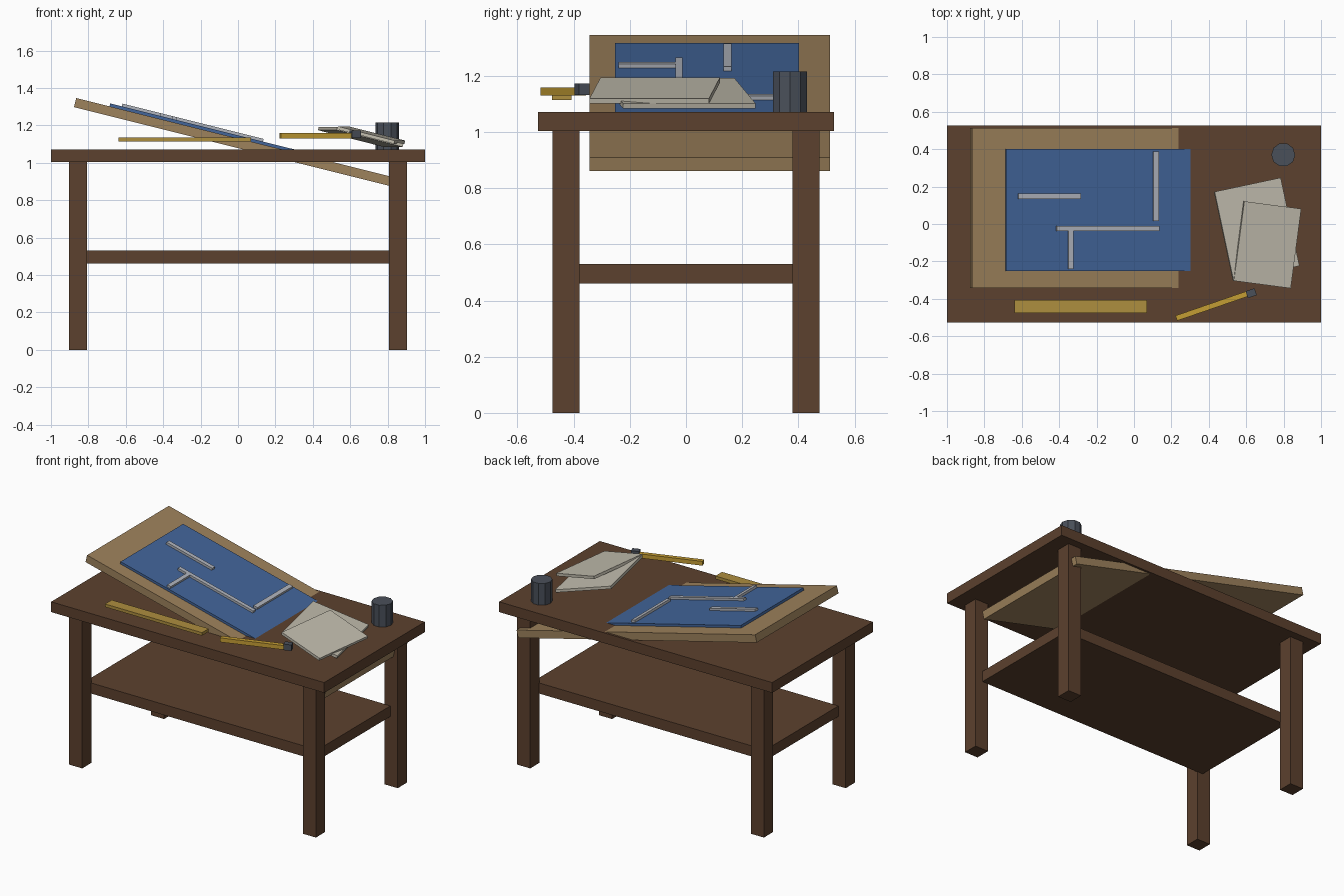
import bpy, bmesh
from math import radians, cos, sin
from mathutils import Matrix, Vector

if "Cube" in bpy.data.objects:
    bpy.data.objects.remove(bpy.data.objects["Cube"])


def mat(name, r, g, b):
    m = bpy.data.materials.new(name)
    lin = lambda c: ((c / 255 + 0.055) / 1.055) ** 2.4
    m.diffuse_color = (lin(r), lin(g), lin(b), 1)
    m.use_nodes = True
    m.node_tree.nodes["Principled BSDF"].inputs["Base Color"].default_value = m.diffuse_color
    return m


WOOD = mat("dark_wood", 92, 65, 46)
BOARD = mat("light_wood", 158, 130, 92)
BLUE = mat("blueprint_blue", 66, 101, 154)
LINE = mat("pale_grey", 176, 180, 188)
RULER = mat("dull_gold", 174, 142, 62)
PENCIL = mat("pencil_yellow", 196, 157, 52)
PAPER = mat("paper", 194, 189, 174)
SLATE = mat("slate", 74, 80, 90)


def add(name, bm, material, matrix=Matrix()):
    me = bpy.data.meshes.new(name)
    bm.to_mesh(me)
    bm.free()
    me.materials.append(material)
    ob = bpy.data.objects.new(name, me)
    ob.matrix_world = matrix
    bpy.context.collection.objects.link(ob)
    return ob


def block(name, size, centre, material, tilt=0, turn=0):
    """Box of a given size, tilted about y, then turned about z."""
    bm = bmesh.new()
    bmesh.ops.create_cube(bm, size=1)
    bmesh.ops.scale(bm, vec=size, verts=bm.verts)
    m = (Matrix.Translation(centre) @ Matrix.Rotation(radians(turn), 4, 'Z')
         @ Matrix.Rotation(radians(tilt), 4, 'Y'))
    return add(name, bm, material, m)


# Table: top, shelf, four legs
block("table_top", (2, 1.053, 0.068), (0, 0, 1.037), WOOD)
block("shelf", (1.70, 0.765, 0.07), (0, 0, 0.495), WOOD)
for sx, nx in ((-1, "left"), (1, "right")):
    for sy, ny in ((-1, "front"), (1, "back")):
        block(f"{ny}_{nx}_leg", (0.096, 0.096, 1.01),
              (sx * 0.856, sy * 0.428, 0.505), WOOD)

# Tilted drawing board, and parts laid on its surface
TILT = 14
U = Vector((cos(radians(TILT)), 0, -sin(radians(TILT))))
N = Vector((sin(radians(TILT)), 0, cos(radians(TILT))))
ORIGIN = Vector((0.01, 0, 1.1275))


def on_board(name, x0, x1, y0, y1, h0, h1, material):
    s0, s1 = (x0 - 0.01) / U.x, (x1 - 0.01) / U.x
    c = ORIGIN + U * (s0 + s1) / 2 + N * (h0 + h1) / 2
    c.y = (y0 + y1) / 2
    block(name, (s1 - s0, y1 - y0, h1 - h0), c, material, tilt=TILT)


on_board("drawing_board", -0.865, 0.883, -0.343, 0.512, -0.05, 0, BOARD)
on_board("blueprint_sheet", -0.687, 0.48, -0.252, 0.402, 0, 0.016, BLUE)
plan = [(-0.625, -0.29, 0.134, 0.162), (-0.42, 0.13, -0.038, -0.012),
        (-0.357, -0.332, -0.24, -0.036), (0.097, 0.125, 0.015, 0.387)]
for i, (x0, x1, y0, y1) in enumerate(plan):
    on_board(f"plan_line_{i + 1}", x0, x1, y0, y1, 0.016, 0.031, LINE)

# Ruler and pencil
block("ruler", (0.71, 0.07, 0.02), (-0.285, -0.442, 1.124), RULER)
block("pencil", (0.41, 0.029, 0.028), (0.42, -0.437, 1.144), PENCIL, turn=19)
block("pencil_end", (0.05, 0.039, 0.04), (0.627, -0.37, 1.152), SLATE, turn=19)

# Loose papers
block("lower_paper", (0.372, 0.482, 0.018), (0.656, -0.026, 1.138), PAPER,
      tilt=TILT, turn=12)
block("upper_paper", (0.316, 0.429, 0.018), (0.712, -0.111, 1.148), PAPER,
      tilt=TILT, turn=-7.5)

# Ten-sided cup, corners on the y axis
bm = bmesh.new()
bmesh.ops.create_cone(bm, cap_ends=True, segments=10, radius1=0.064,
                      radius2=0.064, depth=0.15)
bmesh.ops.rotate(bm, verts=bm.verts, matrix=Matrix.Rotation(radians(90), 3, 'Z'))
add("cup", bm, SLATE, Matrix.Translation((0.798, 0.37, 1.14)))
